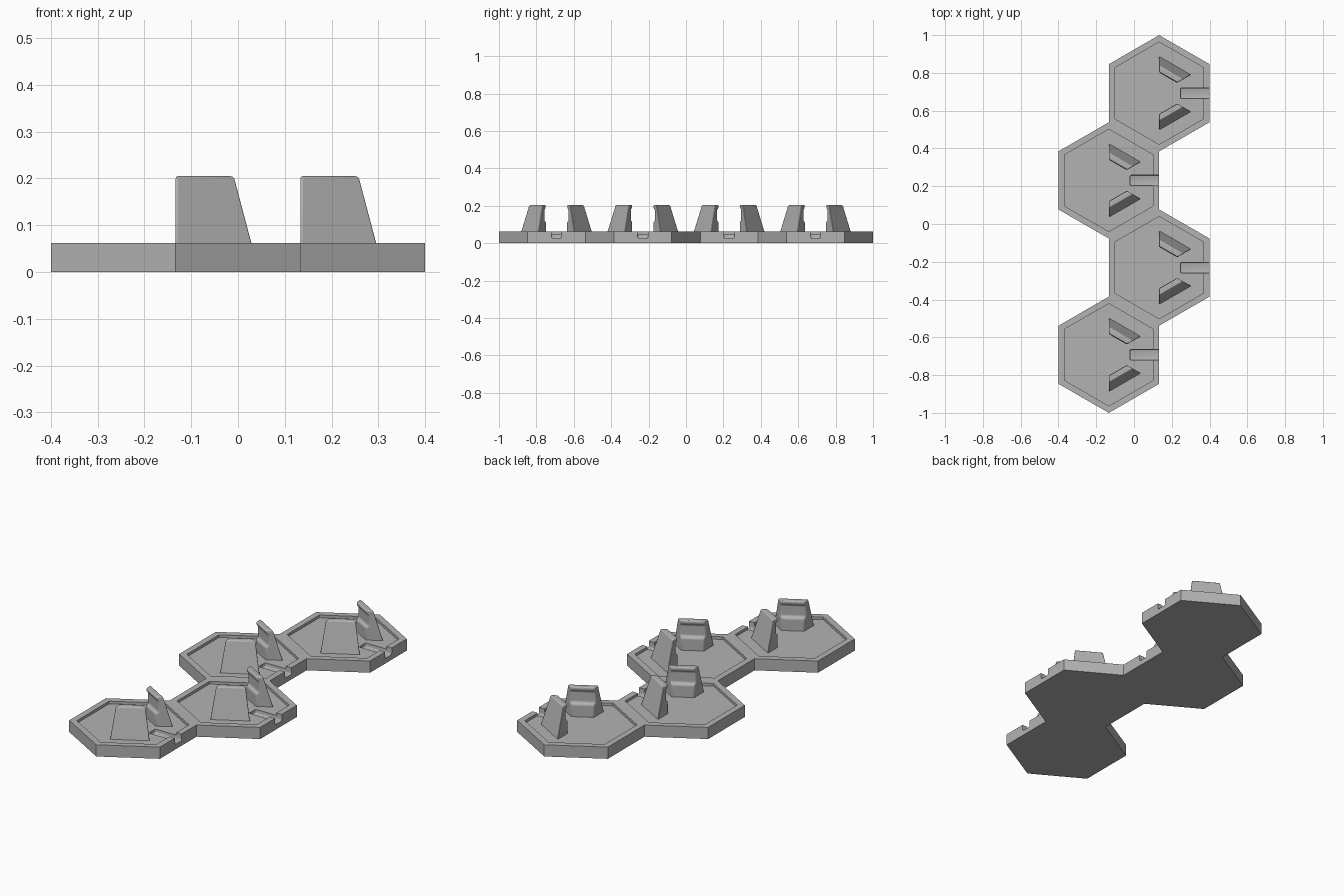
import bpy
import bmesh
from math import cos, sin, radians
from mathutils import Vector

cube = bpy.data.objects.get("Cube")
if cube:
    bpy.data.objects.remove(cube, do_unlink=True)

RADIUS = 2 / 6.5
APOTHEM = RADIUS * cos(radians(30))
RIM_Z, FLOOR_Z = 0.062, 0.048
CENTRES = [Vector(((0.5 if i % 2 == 0 else -0.5) * APOTHEM,
                   1.5 * RADIUS * (1.5 - i), 0)) for i in range(4)]

grey = bpy.data.materials.new("plain grey")
grey.use_nodes = True
grey.diffuse_color = (0.45, 0.45, 0.45, 1)
grey.node_tree.nodes["Principled BSDF"].inputs["Base Color"].default_value = grey.diffuse_color


def make_object(name, bm):
    bmesh.ops.recalc_face_normals(bm, faces=bm.faces)
    mesh = bpy.data.meshes.new(name)
    bm.to_mesh(mesh)
    bm.free()
    mesh.materials.append(grey)
    obj = bpy.data.objects.new(name, mesh)
    bpy.context.collection.objects.link(obj)
    return obj


def add_bevel(obj, width):
    bevel = obj.modifiers.new("rounded edges", 'BEVEL')
    bevel.width = width
    bevel.segments = 3
    bevel.limit_method = 'ANGLE'
    bevel.angle_limit = radians(25)


def select_only(obj):
    bpy.ops.object.select_all(action='DESELECT')
    obj.select_set(True)
    bpy.context.view_layer.objects.active = obj


def polar(apothem, degrees, z):
    """Hexagon corner with the given apothem."""
    r = apothem / cos(radians(30))
    return Vector((r * cos(radians(degrees)), r * sin(radians(degrees)), z))


# Joined hexagonal trays: rim, recessed floor, outer walls only on free sides
bm = bmesh.new()
for centre in CENTRES:
    rings = [[bm.verts.new(centre + polar(a, 30 + 60 * k, z)) for k in range(6)]
             for a, z in ((APOTHEM, 0), (APOTHEM, RIM_Z),
                          (APOTHEM - 0.032, RIM_Z), (APOTHEM - 0.032, FLOOR_Z))]
    bm.faces.new(rings[0][::-1])
    bm.faces.new(rings[3])
    for level in range(3):
        low, high = rings[level], rings[level + 1]
        for k in range(6):
            n = (k + 1) % 6
            middle = (low[k].co + low[n].co) / 2
            shared = any((middle - c).length < RADIUS for c in CENTRES if c != centre)
            if level > 0 or not shared:
                bm.faces.new((low[k], low[n], high[n], high[k]))
bmesh.ops.remove_doubles(bm, verts=bm.verts, dist=0.0005)
trays = make_object("hex_trays", bm)

# Rounded groove cut through the rim on each tray's +x side
for i, centre in enumerate(CENTRES):
    bm = bmesh.new()
    bmesh.ops.create_cube(bm, size=1)
    bmesh.ops.scale(bm, vec=(0.19, 0.056, 0.08), verts=bm.verts)
    bmesh.ops.translate(bm, vec=centre + Vector((0.207, 0, 0.067)), verts=bm.verts)
    cutter = make_object("groove_cutter", bm)
    cutter.hide_render = True
    add_bevel(cutter, 0.008)
    cut = trays.modifiers.new("groove", 'BOOLEAN')
    cut.operation = 'DIFFERENCE'
    cut.solver = 'EXACT'
    cut.object = cutter
    select_only(trays)
    bpy.ops.object.modifier_apply(modifier=cut.name)
    bpy.data.objects.remove(cutter, do_unlink=True)
bpy.ops.object.shade_smooth_by_angle(angle=radians(25))

# Upright clips: lipped profile (apothem, height) spanning one hexagon side
PROFILE = [(0.172, 0.035), (0.127, 0.205), (0.097, 0.205), (0.097, 0.188),
           (0.108, 0.178), (0.108, 0.122), (0.095, 0.112), (0.095, 0.035)]
for i, centre in enumerate(CENTRES):
    for side, direction in (("back", 60), ("front", -60)):
        bm = bmesh.new()
        ends = [[bm.verts.new(centre + polar(a, direction + turn, z)) for a, z in PROFILE]
                for turn in (-30, 30)]
        bm.faces.new(ends[0])
        bm.faces.new(ends[1][::-1])
        for k in range(len(PROFILE)):
            n = (k + 1) % len(PROFILE)
            bm.faces.new((ends[0][k], ends[1][k], ends[1][n], ends[0][n]))
        clip = make_object(f"{side}_clip_{i + 1}", bm)
        add_bevel(clip, 0.006)
        select_only(clip)
        bpy.ops.object.shade_smooth_by_angle(angle=radians(30))
